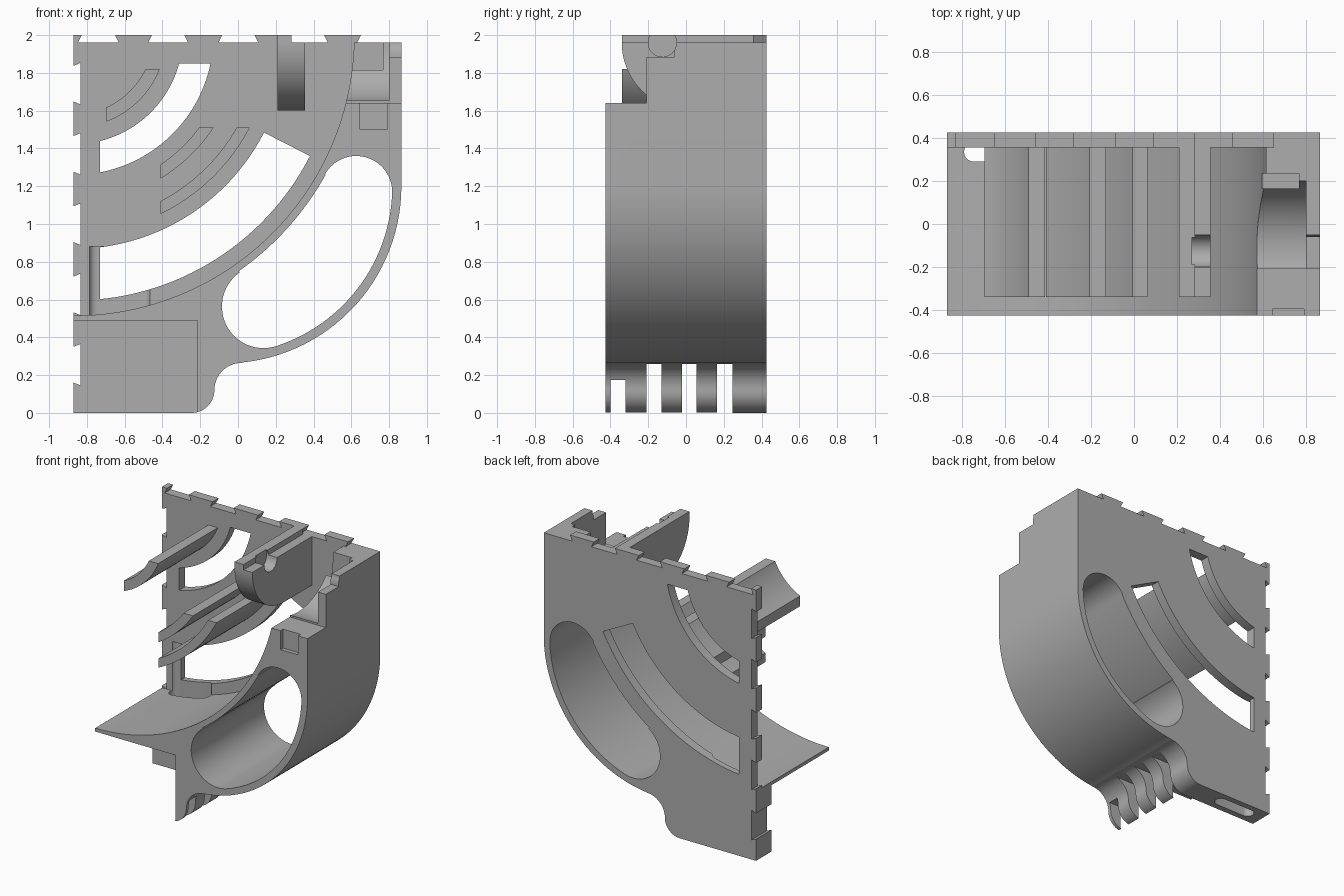
import bpy, bmesh
from math import cos, sin, acos, asin, radians, degrees, pi

if "Cube" in bpy.data.objects:
    bpy.data.objects.remove(bpy.data.objects["Cube"])

grey = bpy.data.materials.new("plain_grey")
grey.use_nodes = True
grey.diffuse_color = (0.42, 0.42, 0.42, 1)
grey.node_tree.nodes["Principled BSDF"].inputs["Base Color"].default_value = grey.diffuse_color

CX, CZ = -0.87, 2.0          # shared centre of all the ring shapes
FRONT, PLATE, BACK = -0.425, 0.355, 0.425


def arc(cx, cz, r, a0, a1, n=28):
    steps = [radians(a0 + (a1 - a0) * i / n) for i in range(n + 1)]
    return [(cx + r * cos(a), cz + r * sin(a)) for a in steps]


def ring(r0, r1, x_min, z_max, end=None):
    """Band between two radii, trimmed by a left limit and a top limit."""
    def limits(r):
        a0 = -degrees(acos((x_min - CX) / r))
        a1 = end if end is not None else degrees(asin((z_max - CZ) / r))
        return a0, a1
    return arc(CX, CZ, r1, *limits(r1)) + arc(CX, CZ, r0, *limits(r0)[::-1])


def rect(u0, u1, v0, v1):
    return [(u0, v0), (u1, v0), (u1, v1), (u0, v1)]


def prism(name, pts, lo, hi, axis="Y"):
    """Extrude an outline along an axis."""
    place = {"X": lambda u, v, w: (w, u, v),
             "Y": lambda u, v, w: (u, w, v),
             "Z": lambda u, v, w: (u, v, w)}[axis]
    bm = bmesh.new()
    face = bm.faces.new([bm.verts.new(place(u, v, lo)) for u, v in pts])
    new = bmesh.ops.extrude_face_region(bm, geom=[face])["geom"]
    shift = place(0, 0, hi - lo)
    bmesh.ops.translate(bm, vec=shift, verts=[g for g in new if isinstance(g, bmesh.types.BMVert)])
    bmesh.ops.recalc_face_normals(bm, faces=bm.faces)
    mesh = bpy.data.meshes.new(name)
    bm.to_mesh(mesh)
    bm.free()
    mesh.materials.append(grey)
    ob = bpy.data.objects.new(name, mesh)
    bpy.context.collection.objects.link(ob)
    return ob


def cut(ob, pts, lo, hi, axis="Y"):
    cutter = prism("cutter", pts, lo, hi, axis)
    mod = ob.modifiers.new("cut", "BOOLEAN")
    mod.operation, mod.solver, mod.object = "DIFFERENCE", "EXACT", cutter
    bpy.context.view_layer.objects.active = ob
    bpy.ops.object.modifier_apply(modifier=mod.name)
    bpy.data.objects.remove(cutter)


# Shared outlines
outer_curve = arc(-0.073, 1.2, 0.938, 0, -84)
foot_curve = arc(0.02, 0.12, 0.145, 90, 180, 14)
toe = arc(-0.245, 0.12, 0.12, 0, -90, 14)[1:]

top_edge = [(-0.87, 2)]
for x0, x1 in ((-0.828, -0.651), (-0.456, -0.284), (-0.084, 0.088), (0.284, 0.456)):
    top_edge += [(x0, 2), (x0 - 0.02, 1.96), (x1 + 0.02, 1.96), (x1, 2)]
top_edge += [(0.651, 2), (0.631, 1.96), (0.865, 1.96)]

left_edge = [(-0.87, 0)]
for i in range(5):
    z = 0.16 + 0.372 * i
    left_edge += [(-0.87, z), (-0.833, z - 0.015), (-0.833, z + 0.205), (-0.87, z + 0.19)]

bean = (arc(0.135, 0.563, 0.22, 288, 125) + arc(CX, CZ, 1.525, -55, -29)
        + arc(0.626, 1.17, 0.19, 151, -2.5) + arc(-0.073, 1.2, 0.89, -4, -71))

# Back plate with dovetail edges and ring slots
plate = prism("back_plate", top_edge + outer_curve + foot_curve + toe + left_edge, PLATE, BACK)
cut(plate, ring(0.578, 0.74, -0.73, 1.85), 0.2, 0.6)
cut(plate, ring(1.132, 1.405, -0.73, 0, end=-27.1), 0.2, 0.6)
cut(plate, bean, 0.2, 0.6)

# Thick curved housing with a thin shelf running left
inner_curve = arc(CX, CZ, 1.485, -90, -1.55, 56)
body = prism("curved_housing",
             inner_curve + [(0.865, 1.96)] + outer_curve + foot_curve + toe[:-2]
             + [(-0.215, 0.01), (-0.215, 0.49), (-0.87, 0.49)], FRONT, PLATE)
cut(body, bean, -0.6, 0.6)
cut(body, rect(-0.6, -0.21, 1.64, 2.1), 0.3, 1, "X")          # front step
cut(body, rect(-0.3, -0.06, 1.885, 2.1), 0.3, 1, "X")         # wall step
cut(body, arc(-0.125, 1.96, 0.075, 0, 350), 0.3, 1, "X")      # shaft notch
cut(body, arc(-0.12, 1.96, 0.32, 0, 354, 60), 0.3, 0.8, "X")  # round cradle
cut(body, rect(0.4, 0.767, 1.76, 2.1), 0.165, 0.235)          # narrow slit
cut(body, rect(0.645, 0.79, 1.5, 1.7), -0.5, -0.395)          # front pocket
for y0, y1, z in ((-0.4, -0.32, 0.175), (-0.21, -0.13, 0.26),
                  (-0.02, 0.055, 0.26), (0.165, 0.245, 0.26)):
    cut(body, rect(y0, y1, -0.1, z), -0.4, 0.3, "X")          # gaps between claws

# Lower corner block
low_left = [p for p in left_edge if p[1] < 0.47]
block = prism("lower_block", [(-0.87, 0.5), (0.02, 0.5)] + foot_curve + toe + low_left,
              0.245, PLATE)
cut(block, bean, -0.6, 0.6)

# Upright oblong slot through block, shelf and plate
oblong = arc(-0.745, 0.335, 0.045, 90, 270, 12) + arc(-0.505, 0.335, 0.045, -90, 90, 12)
for part in (plate, body, block):
    cut(part, oblong, -0.1, 0.88, "Z")

# Curved ribs standing forward from the plate
ribs = [prism("rib_" + label, ring(r0, r1, x, z), -0.34, PLATE) for label, r0, r1, x, z in (
    ("inner", 0.42, 0.49, -0.695, 1.82),
    ("middle", 0.825, 0.888, -0.41, 1.51),
    ("outer", 0.992, 1.053, -0.41, 1.51))]

# Shaft bracket with rounded lower front
round_front = arc(0.02, 1.96, 0.36, 180, 270)
bracket = prism("shaft_bracket", [(PLATE, 1.96)] + round_front + [(PLATE, 1.6)], 0.21, 0.355, "X")
lip = prism("bracket_lip", rect(-0.34, PLATE, 1.95, 2), 0.21, 0.284, "X")
for part in (bracket, lip):
    cut(part, arc(-0.125, 1.96, 0.075, 0, 350), 0.27, 0.5, "X")

# Smooth curves, sharp corners
parts = [plate, body, block, bracket, lip] + ribs
for ob in bpy.context.view_layer.objects:
    ob.select_set(ob in parts)
bpy.context.view_layer.objects.active = body
bpy.ops.object.shade_smooth_by_angle(angle=pi / 6)
